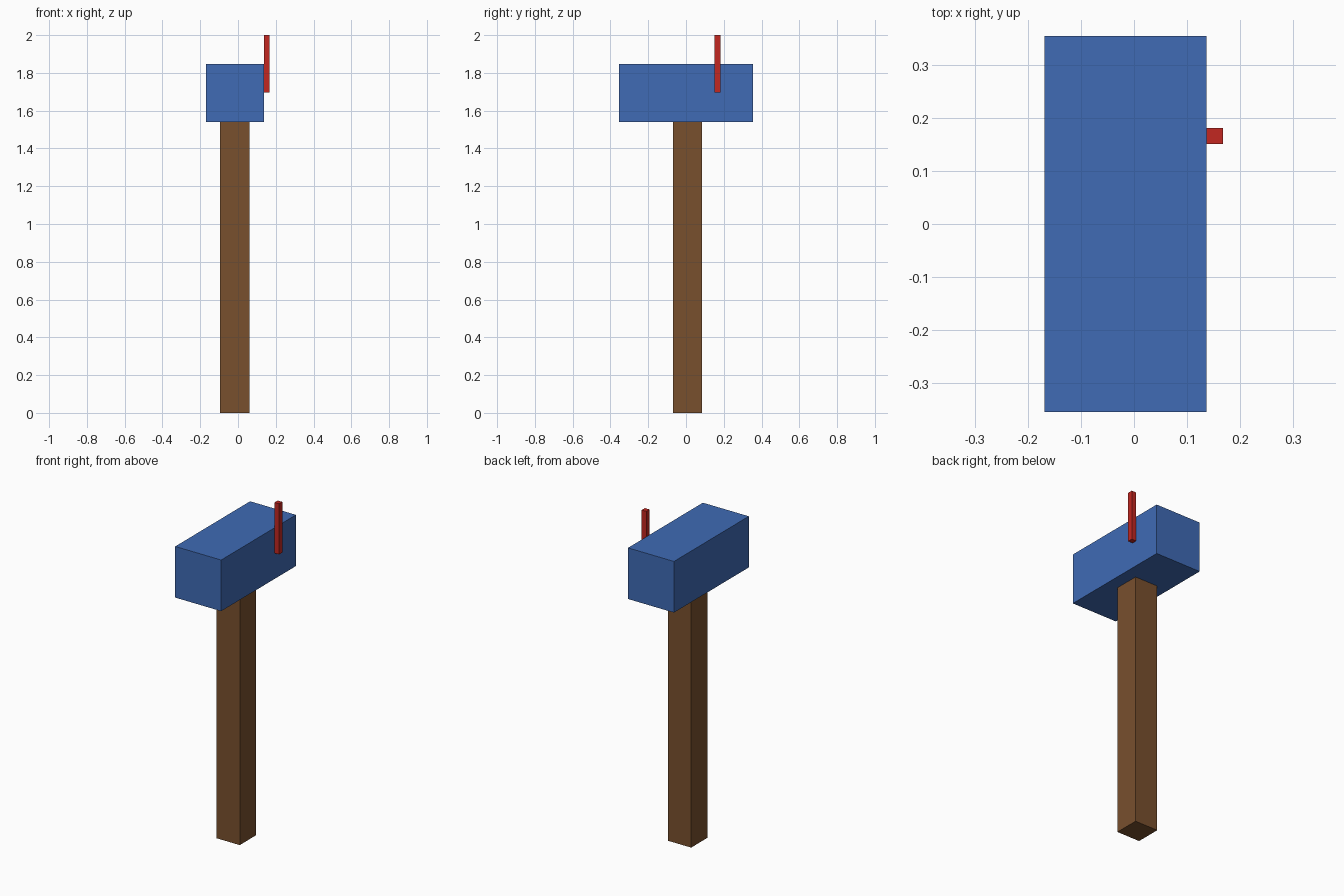
import bpy

if "Cube" in bpy.data.objects:
    bpy.data.objects.remove(bpy.data.objects["Cube"])


def material(name, color):
    m = bpy.data.materials.new(name)
    m.diffuse_color = (*color, 1)
    m.use_nodes = True
    m.node_tree.nodes["Principled BSDF"].inputs["Base Color"].default_value = m.diffuse_color
    return m


def box(name, x, y, z, mat):
    """Box from (min, max) extents on each axis."""
    spans = (x, y, z)
    bpy.ops.mesh.primitive_cube_add(size=1, location=[(a + b) / 2 for a, b in spans])
    ob = bpy.context.object
    ob.name = name
    ob.scale = [b - a for a, b in spans]
    bpy.ops.object.transform_apply(location=False, rotation=False, scale=True)
    ob.data.materials.append(mat)
    return ob


wood = material("brown_wood", (0.19, 0.08, 0.027))
blue = material("blue_paint", (0.05, 0.145, 0.46))
red = material("red_paint", (0.54, 0.02, 0.015))

# Upright post
box("post", (-0.094, 0.06), (-0.069, 0.085), (0, 1.539), wood)
# Mailbox body resting on the post
box("mailbox_body", (-0.169, 0.137), (-0.356, 0.356), (1.539, 1.847), blue)
# Raised flag on the right side
box("flag", (0.137, 0.168), (0.151, 0.182), (1.695, 2.0), red)
